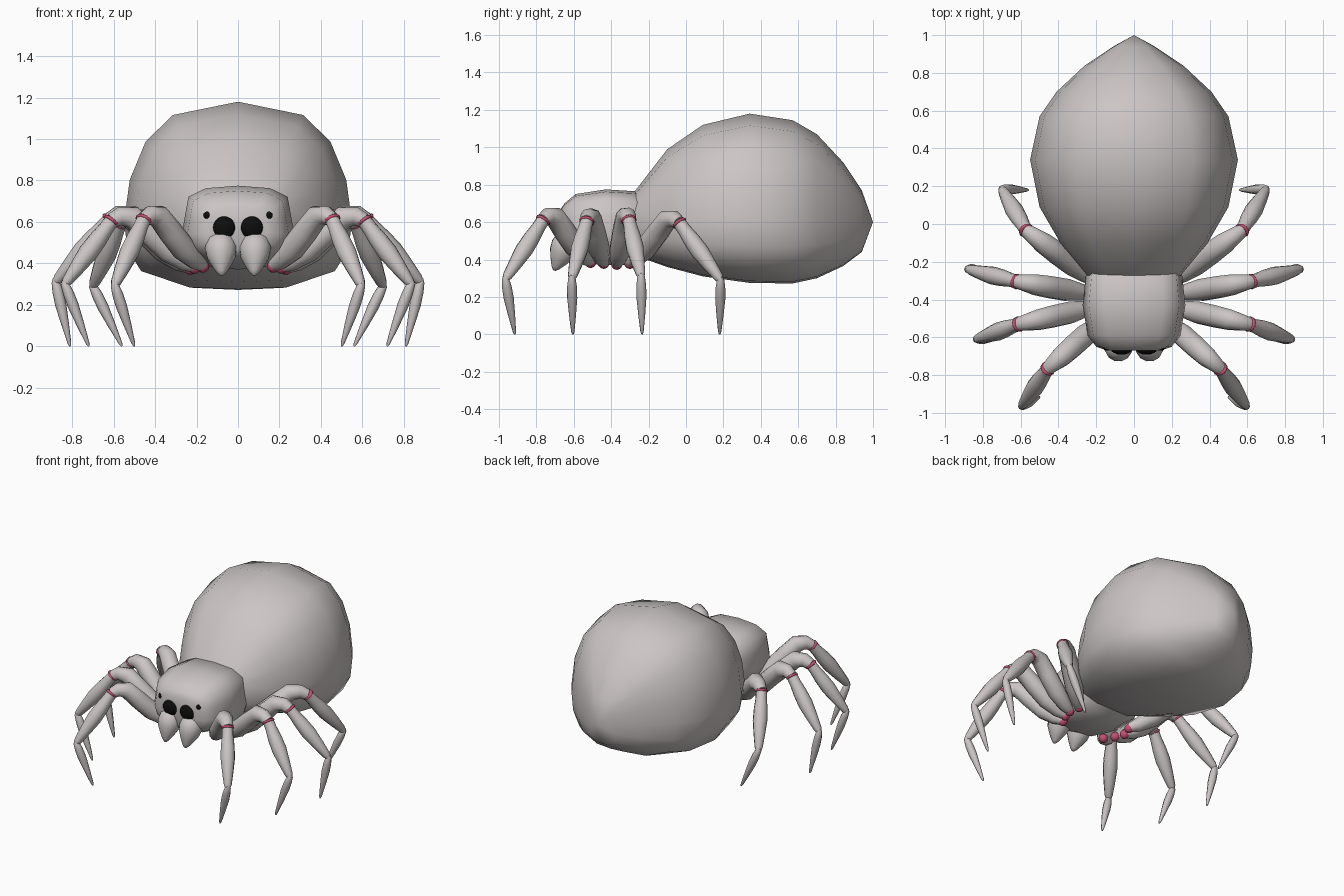
import bpy
import bmesh
import math
from mathutils import Vector

if "Cube" in bpy.data.objects:
    bpy.data.objects.remove(bpy.data.objects["Cube"])


def material(name, color):
    mat = bpy.data.materials.new(name)
    mat.use_nodes = True
    mat.diffuse_color = (*color, 1)
    mat.node_tree.nodes["Principled BSDF"].inputs["Base Color"].default_value = (*color, 1)
    return mat


GREY = material("warm grey", (0.6, 0.56, 0.555))
PINK = material("joint pink", (0.55, 0.08, 0.17))
BLACK = material("eye black", (0.004, 0.004, 0.004))


def finish(bm, name, mat, mirror=False, angle=60):
    bmesh.ops.remove_doubles(bm, verts=bm.verts, dist=0.0005)
    bmesh.ops.recalc_face_normals(bm, faces=bm.faces)
    mesh = bpy.data.meshes.new(name)
    bm.to_mesh(mesh)
    bm.free()
    mesh.materials.append(mat)
    obj = bpy.data.objects.new(name, mesh)
    bpy.context.collection.objects.link(obj)
    if mirror:
        obj.modifiers.new("Mirror", 'MIRROR').use_mirror_merge = False
    bpy.ops.object.select_all(action='DESELECT')
    obj.select_set(True)
    bpy.context.view_layer.objects.active = obj
    bpy.ops.object.shade_smooth_by_angle(angle=math.radians(angle))
    return obj


def loft(rings, name, mat, mirror=False):
    """Skin a list of equal-length point rings and cap both ends."""
    bm = bmesh.new()
    loops = [[bm.verts.new(p) for p in ring] for ring in rings]
    n = len(loops[0])
    for a, b in zip(loops, loops[1:]):
        for i in range(n):
            j = (i + 1) % n
            bm.faces.new((a[i], a[j], b[j], b[i]))
    bm.faces.new(loops[0])
    bm.faces.new(loops[-1])
    return finish(bm, name, mat, mirror)


def body(half, stations, zc, name):
    """Loft a mirrored half section along y; stations are y, half width, top, bottom."""
    section = half + [(-x, z) for x, z in half[-2:0:-1]]
    rings = [[(x * w, y, zc + (z * (top - zc) if z > 0 else z * (zc - bottom)))
              for x, z in section] for y, w, top, bottom in stations]
    return loft(rings, name, GREY)


def tube(path, radii, name, mat, sides=10):
    """Round tube through path points with a radius at each point."""
    path = [Vector(p) for p in path]
    rings, old, side = [], None, None
    for i, p in enumerate(path):
        d = (path[min(i + 1, len(path) - 1)] - path[max(i - 1, 0)]).normalized()
        if old is None:
            side = d.orthogonal().normalized()
        else:
            side = old.rotation_difference(d) @ side
        old = d
        up = d.cross(side)
        rings.append([p + radii[i] * (side * math.cos(a) + up * math.sin(a))
                      for a in (math.tau * k / sides for k in range(sides))])
    return loft(rings, name, mat, True)


def ball(center, size, name, mat):
    bm = bmesh.new()
    bmesh.ops.create_uvsphere(bm, u_segments=16, v_segments=10, radius=1)
    for v in bm.verts:
        v.co = Vector(a * s for a, s in zip(v.co, size)) + Vector(center)
    return finish(bm, name, mat, True)


# Abdomen: large egg with a pointed tail
body([(0, 1), (.57, .89), (.81, .67), (.95, .35), (1, 0), (.97, -.4),
      (.85, -.73), (.43, -.97), (0, -1)],
     [(-.32, .18, .70, .46), (-.27, .25, .77, .42), (-.1, .39, .99, .36),
      (.09, .5, 1.12, .31), (.34, .55, 1.18, .275), (.57, .5, 1.145, .272),
      (.7, .41, 1.07, .30), (.84, .26, .92, .365), (.94, .11, .77, .44),
      (1, 0, .6, .6)], .6, "abdomen")

# Head and thorax: squarish block with a flat crown
body([(0, 1), (.57, .94), (.88, .74), (.94, .3), (1, -.2), (.9, -.6),
      (.55, -.92), (0, -1)],
     [(-.67, .14, .67, .47), (-.65, .2, .7, .44), (-.59, .245, .75, .41),
      (-.43, .272, .775, .37), (-.27, .255, .765, .37), (-.15, .17, .66, .42)],
     .57, "head")

# Eyes and fangs
ball((.067, -.662, .573), (.056, .03, .056), "main_eyes", BLACK)
ball((.148, -.645, .632), (.021, .025, .023), "side_eyes", BLACK)
fang_top, fang_end = Vector((.085, -.615, .54)), Vector((.078, -.705, .342))
fang = [(0, .035), (.15, .068), (.35, .078), (.55, .07), (.75, .047), (.92, .024), (1, .008)]
tube([fang_top.lerp(fang_end, t) for t, r in fang], [r for t, r in fang], "fangs", GREY, 12)

# Legs, front to back: hip, knee band, ankle and foot tip
legs = [((.17, -.51, .385), (.455, -.765, .61), (.595, -.965, .295), (.5, -.915, 0)),
        ((.21, -.44, .38), (.61, -.53, .605), (.835, -.61, .3), (.72, -.605, 0)),
        ((.23, -.37, .375), (.62, -.305, .61), (.88, -.24, .31), (.81, -.235, 0)),
        ((.21, -.30, .38), (.57, -.035, .595), (.7, .185, .29), (.56, .18, 0))]
thigh = [(0, .02, .03), (.12, .12, .045), (.32, .37, .06), (.55, .75, .06),
         (.75, 1.08, .056), (.9, 1.1, .045), (1, 1, .037)]
shin = [(0, .036), (.12, .037), (.3, .045), (.5, .048), (.75, .037), (.95, .026), (1, .018)]
foot = [(-.06, .01), (0, .02), (.15, .026), (.35, .027), (.65, .019), (.95, .009), (1, .004)]

for number, points in enumerate(legs, 1):
    hip, knee, ankle, tip = map(Vector, points)
    label = f"leg_{number}_"
    ball(hip, (.03, .03, .03), label + "hip_joints", PINK)
    arch = []
    for t, rise, r in thigh:
        p = hip.lerp(knee, t)
        p.z = hip.z + rise * (knee.z - hip.z)
        arch.append(p)
    tube(arch, [r for t, rise, r in thigh], label + "thighs", GREY)
    along = (ankle - knee).normalized()
    tube([knee + along * s for s in (-.008, -.004, .004, .008)],
         [.036, .041, .041, .036], label + "knee_bands", PINK, 12)
    tube([knee.lerp(ankle, t) for t, r in shin], [r for t, r in shin], label + "shins", GREY)
    tube([ankle.lerp(tip, t) for t, r in foot], [r for t, r in foot], label + "feet", GREY, 8)
